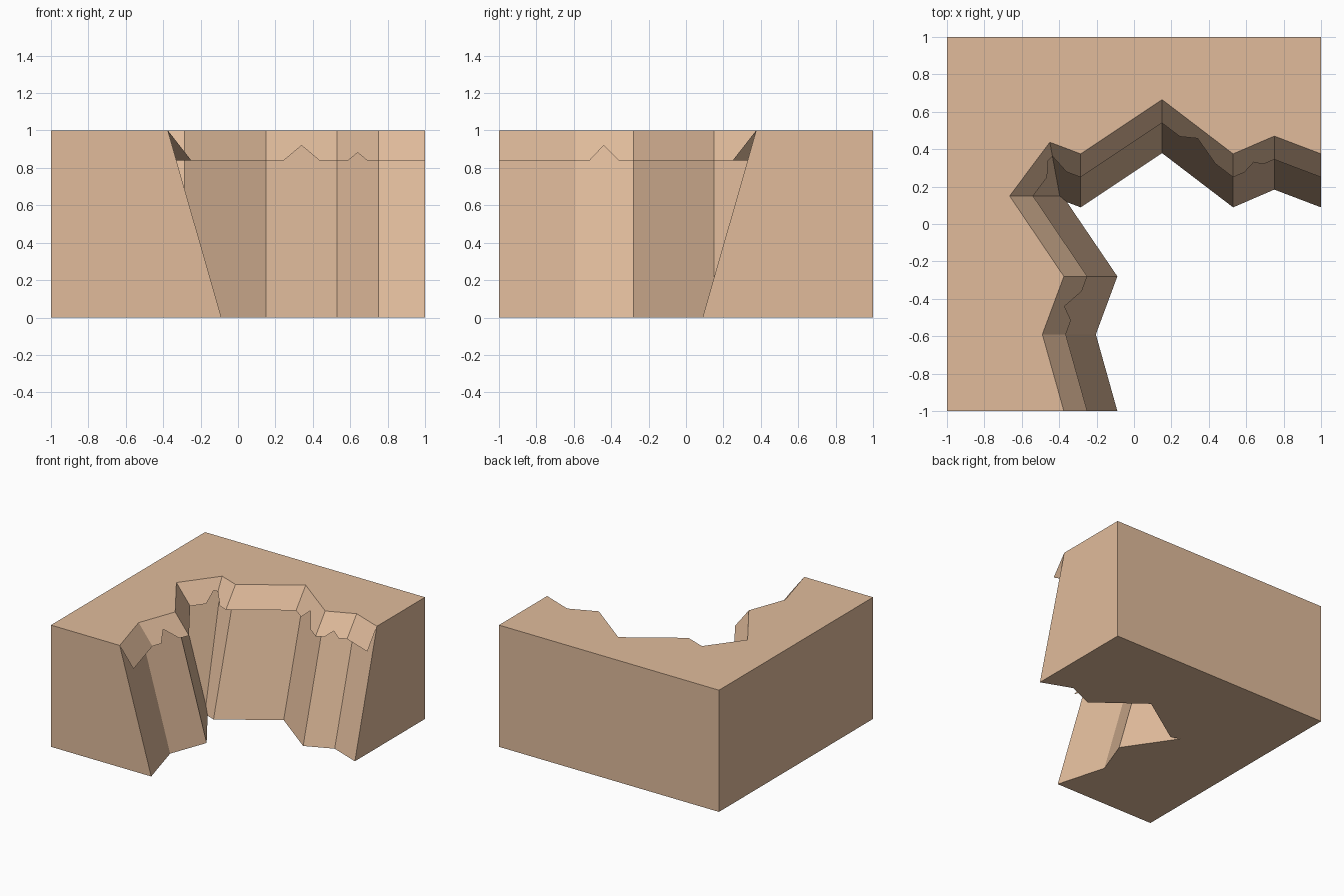
import bpy, bmesh
from mathutils import Vector

if "Cube" in bpy.data.objects:
    bpy.data.objects.remove(bpy.data.objects["Cube"])

LEAN, LIP, LIP_Z = 0.286, 0.125, 0.84   # cliff lean, overhang reach, overhang bottom

dirt = bpy.data.materials.new("dirt")
dirt.diffuse_color = (0.75, 0.50, 0.33, 1)
dirt.use_nodes = True
dirt.node_tree.nodes["Principled BSDF"].inputs["Base Color"].default_value = dirt.diffuse_color

# zigzag top edges of the two cliff walls
back_top = [(1, .375), (.75, .47), (.53, .375), (.15, .665), (-.285, .375)]
side_top = [(-.665, .15), (-.375, -.28), (-.49, -.59), (-.375, -1)]
corner = (-.45, .437)
BACK, SIDE = (0, -1), (1, 0)            # direction in which each wall leans


def point(p, d, reach, z):
    return Vector((p[0] + d[0] * reach, p[1] + d[1] * reach, z))


def build(name, faces, solid):
    bm = bmesh.new()
    for f in faces:
        bm.faces.new([bm.verts.new(v) for v in f])
    bmesh.ops.remove_doubles(bm, verts=bm.verts, dist=1e-4)
    if solid:
        bmesh.ops.recalc_face_normals(bm, faces=bm.faces)
    else:
        bm.normal_update()
        for f in bm.faces:
            if f.normal.z < 0:
                f.normal_flip()
    me = bpy.data.meshes.new(name)
    bm.to_mesh(me)
    bm.free()
    me.materials.append(dirt)
    ob = bpy.data.objects.new(name, me)
    bpy.context.collection.objects.link(ob)


# Cliff block: leaning walls that meet in the inner corner
T = Vector((*corner, 1))
P = Vector((-.397, .15, .063))          # lower end of the short corner face
Q = Vector((-.358, .1165, 0))           # inner corner on the ground
bt = [point(p, BACK, 0, 1) for p in back_top]
bb = [point(p, BACK, LEAN, 0) for p in back_top]
st = [point(p, SIDE, 0, 1) for p in side_top]
sb = [point(p, SIDE, LEAN, 0) for p in side_top]
faces = [[bt[i], bt[i + 1], bb[i + 1], bb[i]] for i in range(4)]
faces += [[st[i], st[i + 1], sb[i + 1], sb[i]] for i in (1, 2)]
faces += [[bt[4], T, P, Q, bb[4]], [T, st[0], P], [st[0], st[1], sb[1], Q, P]]
outer = [(-1, -1), (-1, 1), (1, 1)]
ot = [Vector((x, y, 1)) for x, y in outer]
ob_ = [Vector((x, y, 0)) for x, y in outer]
faces += [bt + [T] + st + ot, bb + [Q] + sb[1:] + ob_]
rt, rb = [st[3]] + ot + [bt[0]], [sb[3]] + ob_ + [bb[0]]
faces += [[rt[i], rt[i + 1], rb[i + 1], rb[i]] for i in range(4)]
build("cliff_block", faces, True)


# Overhanging lip: open sheets below the top edge, with pointed notches
def lip_panel(a, b, d, notches=(), start=LIP_Z, tip=None):
    axis = 0 if d == BACK else 1
    low = [(a[axis], start)] + list(notches) + ([] if tip else [(b[axis], LIP_Z)])
    bottom = []
    for c, z in low:
        t = (c - a[axis]) / (b[axis] - a[axis])
        p = (a[0] + (b[0] - a[0]) * t, a[1] + (b[1] - a[1]) * t)
        bottom.append(point(p, d, LIP * (1 - z) / (1 - LIP_Z), z))
    if tip:
        bottom.append(tip)
    return [point(b, d, 0, 1), point(a, d, 0, 1)] + bottom


tip = Vector((-.436, .362, .907))       # where both lips meet in the corner
back_notch = {1: [(.69, .84), (.64, .882), (.59, .84)],
              2: [(.435, .84), (.34, .92), (.245, .84)]}
side_notch = {1: [(-.36, .84), (-.44, .92), (-.515, .84)]}
lips = [lip_panel(back_top[i], back_top[i + 1], BACK, back_notch.get(i, ())) for i in range(4)]
lips += [lip_panel(side_top[i], side_top[i + 1], SIDE, side_notch.get(i, ())) for i in range(3)]
lips.append(lip_panel(back_top[4], corner, BACK, [(-.36, .84)], tip=tip))
lips.append(lip_panel(side_top[0], corner, SIDE, [(.25, .84), (.34, .918)], tip=tip))
build("overhang_lip", lips, False)
